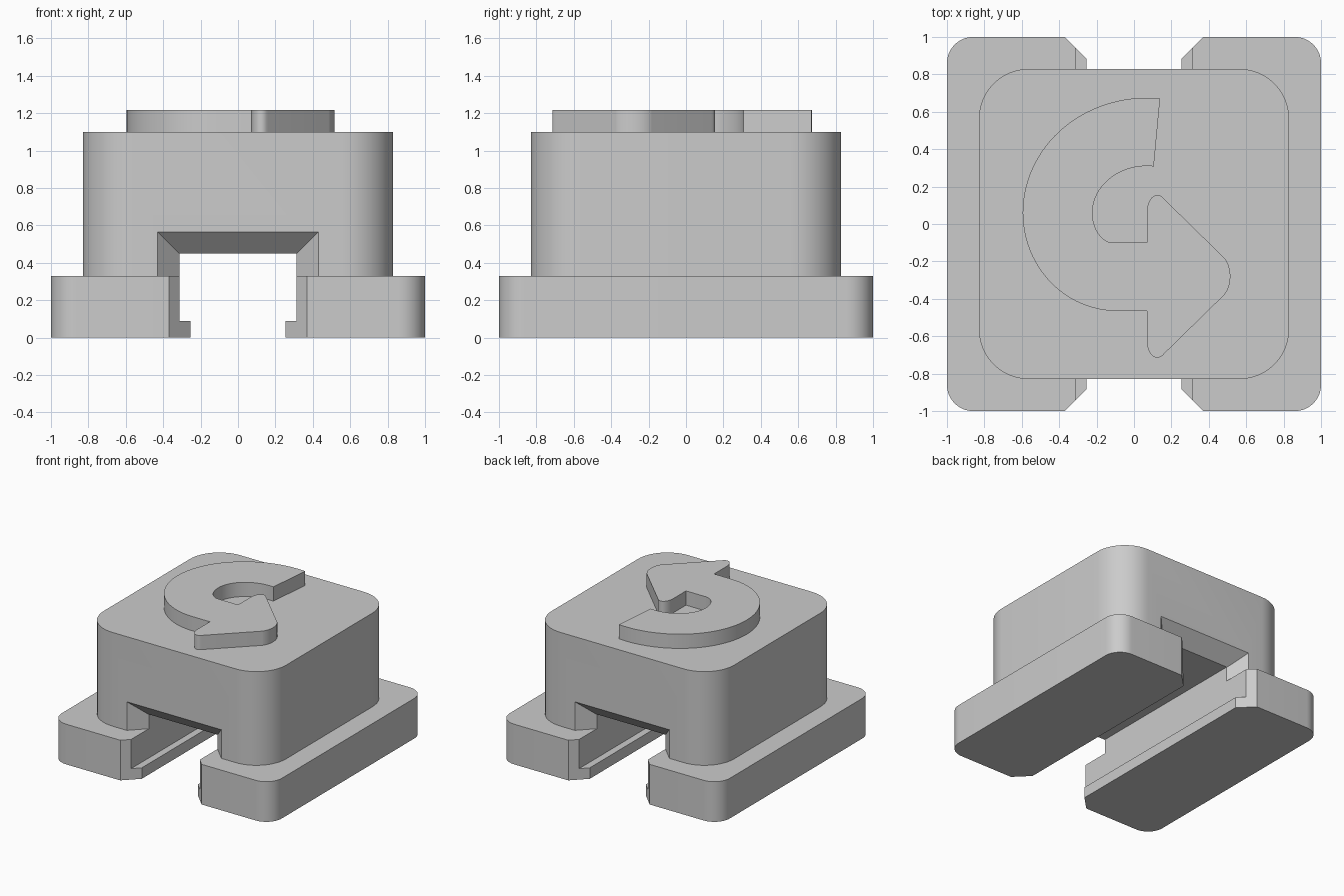
import bpy
import bmesh
from math import cos, sin, pi, radians

if "Cube" in bpy.data.objects:
    bpy.data.objects.remove(bpy.data.objects["Cube"], do_unlink=True)

# Single grey plastic material
grey = bpy.data.materials.new("light grey")
grey.use_nodes = True
grey.diffuse_color = (0.6, 0.6, 0.6, 1)
grey.node_tree.nodes["Principled BSDF"].inputs["Base Color"].default_value = (0.6, 0.6, 0.6, 1)


def loft(name, start, end):
    """Solid between two matching closed loops of 3D points."""
    bm = bmesh.new()
    a = [bm.verts.new(p) for p in start]
    b = [bm.verts.new(p) for p in end]
    bm.faces.new(a)
    bm.faces.new(b)
    for i in range(len(a)):
        j = (i + 1) % len(a)
        bm.faces.new((a[i], a[j], b[j], b[i]))
    bmesh.ops.recalc_face_normals(bm, faces=bm.faces)
    mesh = bpy.data.meshes.new(name)
    bm.to_mesh(mesh)
    bm.free()
    mesh.materials.append(grey)
    obj = bpy.data.objects.new(name, mesh)
    bpy.context.collection.objects.link(obj)
    return obj


def prism(name, outline, z0, z1):
    return loft(name, [(x, y, z0) for x, y in outline], [(x, y, z1) for x, y in outline])


def arc(cx, cy, rx, ry, a0, a1, n=12):
    angles = [radians(a0 + (a1 - a0) * i / n) for i in range(n + 1)]
    return [(cx + rx * cos(a), cy + ry * sin(a)) for a in angles]


def rounded_square(half, r):
    c = half - r
    pts = []
    for k, (sx, sy) in enumerate(((1, 1), (-1, 1), (-1, -1), (1, -1))):
        pts += arc(sx * c, sy * c, r, r, 90 * k, 90 * k + 90)
    return pts


def combine(target, tool, operation):
    mod = target.modifiers.new("combine", 'BOOLEAN')
    mod.operation = operation
    mod.solver = 'EXACT'
    mod.object = tool
    with bpy.context.temp_override(object=target, active_object=target):
        bpy.ops.object.modifier_apply(modifier=mod.name)
    bpy.data.objects.remove(tool, do_unlink=True)


def cut_channel(target):
    """Rail slot with a narrower lip at the bottom."""
    half = [(0.255, -0.1), (0.255, 0.09), (0.312, 0.09), (0.312, 0.45)]
    profile = half + [(-x, z) for x, z in reversed(half)]
    tool = loft("channel_cutter", [(x, -1.2, z) for x, z in profile],
                [(x, 1.2, z) for x, z in profile])
    combine(target, tool, 'DIFFERENCE')


base_top, cap_top = 0.33, 1.1
body = prism("body", rounded_square(1, 0.14), 0, base_top)
cap = prism("cap", rounded_square(0.83, 0.27), base_top, cap_top)
cut_channel(body)
cut_channel(cap)

# Bevelled mouths at both ends of the slot
for s in (-1, 1):
    mouth = [(0.42, s * 1.05), (0.2, s * 0.83), (-0.2, s * 0.83), (-0.42, s * 1.05)]
    combine(body, prism("mouth_cutter", mouth, -0.2, 0.6), 'DIFFERENCE')

    def frame(x, z, y):
        return [(x, y, 0.1), (x, y, z), (-x, y, z), (-x, y, 0.1)]
    funnel = loft("funnel_cutter", frame(0.53, 0.665, s * 0.93), frame(0.21, 0.345, s * 0.61))
    combine(cap, funnel, 'DIFFERENCE')

combine(body, cap, 'UNION')

# Raised curved arrow: outer sweep, head, inner sweep
mid = -0.28
upper_head = arc(0.125, 0.07, 0.055, 0.085, 180, 48) + arc(0.425, mid, 0.09, 0.13, 48, 0)
lower_head = [(x, 2 * mid - y) for x, y in reversed(upper_head)][1:]
outer = arc(0.07, 0.06, 0.665, 0.615, 84, 180, 30) + arc(-0.09, 0.06, 0.505, 0.525, 180, 270, 24)[1:]
inner = arc(-0.11, 0.06, 0.112, 0.16, 270, 180) + arc(0.07, 0.06, 0.292, 0.25, 180, 83, 20)[1:]
outline = outer + [(0.07, -0.465)] + lower_head[::-1] + upper_head[::-1] + [(0.07, -0.1)] + inner
arrow = prism("raised_arrow", outline, cap_top, 1.217)

# Smooth rounded corners, keep hard edges
for obj in (body, arrow):
    bpy.ops.object.select_all(action='DESELECT')
    obj.select_set(True)
    bpy.context.view_layer.objects.active = obj
    bpy.ops.object.shade_smooth_by_angle(angle=radians(30))
